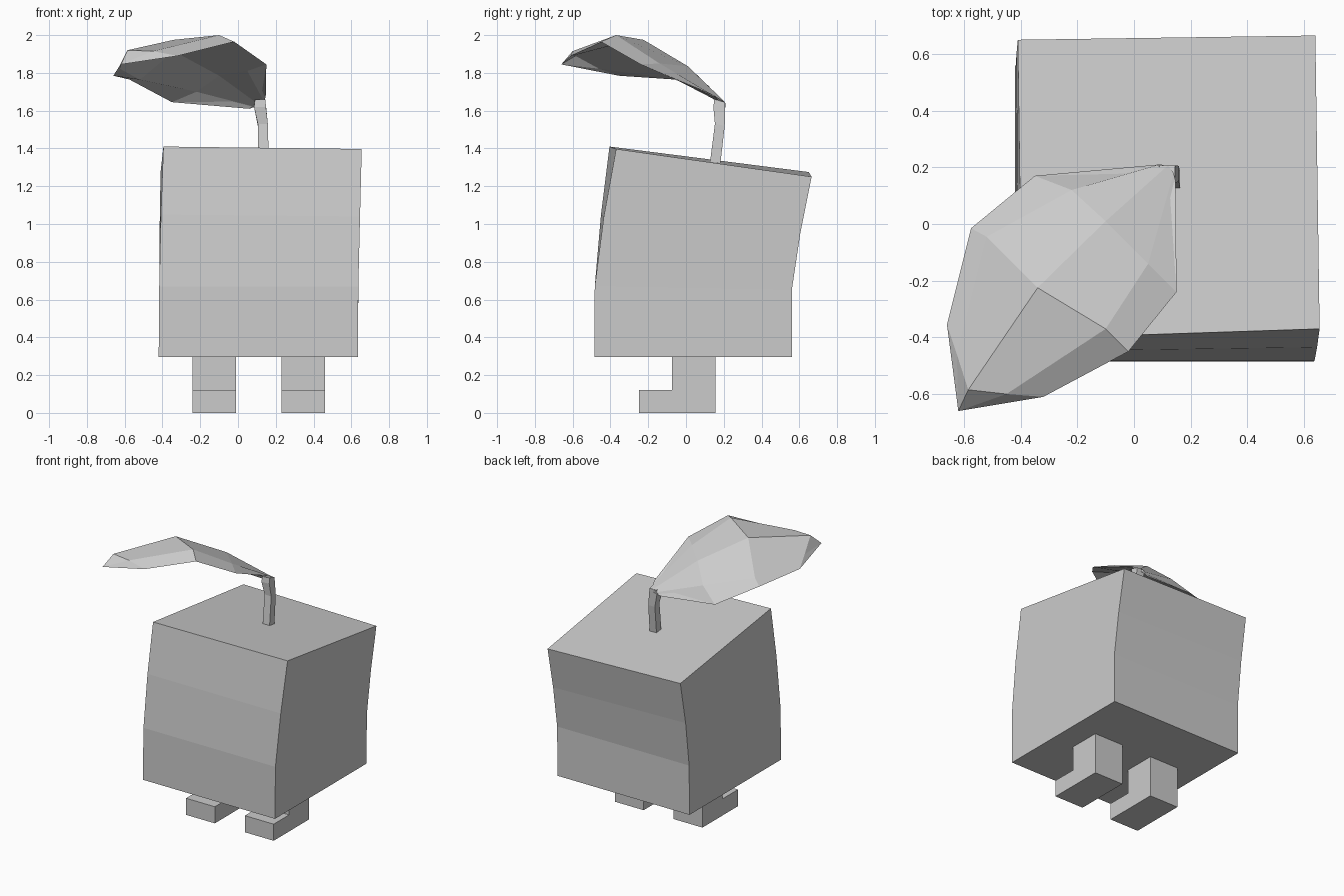
import bpy, bmesh

if "Cube" in bpy.data.objects:
    bpy.data.objects.remove(bpy.data.objects["Cube"])


def make(name, rings, cap=True):
    """Loft closed rings of equal size into a solid."""
    bm = bmesh.new()
    loops = [[bm.verts.new(p) for p in r] for r in rings]
    n = len(loops[0])
    for a, b in zip(loops, loops[1:]):
        for i in range(n):
            j = (i + 1) % n
            bm.faces.new((a[i], a[j], b[j], b[i]))
    if cap:
        bm.faces.new(loops[0][::-1])
        bm.faces.new(loops[-1])
    finish(name, bm)


def finish(name, bm):
    bmesh.ops.remove_doubles(bm, verts=bm.verts, dist=1e-4)
    bmesh.ops.recalc_face_normals(bm, faces=bm.faces)
    me = bpy.data.meshes.new(name)
    bm.to_mesh(me)
    bm.free()
    ob = bpy.data.objects.new(name, me)
    bpy.context.collection.objects.link(ob)


def rect(x0, x1, y0, y1, zf, zb):
    """Rectangle ring with separate front and back heights."""
    return [(x0, y0, zf), (x1, y0, zf), (x1, y1, zb), (x0, y1, zb)]


# Body: straight base, leaning back towards a slightly twisted top
make("body", [
    rect(-0.42, 0.635, -0.485, 0.56, 0.295, 0.295),
    rect(-0.417, 0.637, -0.483, 0.56, 0.67, 0.65),
    [(-0.408, -0.45, 1.05), (0.646, -0.435, 1.04), (0.638, 0.605, 0.95), (-0.415, 0.597, 0.97)],
    [(-0.395, -0.405, 1.41), (0.655, -0.37, 1.397), (0.64, 0.665, 1.25), (-0.41, 0.65, 1.275)],
])

# Legs: L-shaped side profile with the foot pointing forward
profile = [(-0.25, 0), (0.155, 0), (0.155, 0.3), (-0.075, 0.3), (-0.075, 0.12), (-0.25, 0.12)]
for side, x in (("left", -0.24), ("right", 0.23)):
    make(side + "_leg", [[(x + dx, y, z) for y, z in profile] for dx in (0, 0.23)])

# Stem: bent four-sided stalk
make("stem", [
    rect(0.108, 0.163, 0.127, 0.182, 1.325, 1.32),
    rect(0.105, 0.158, 0.153, 0.205, 1.53, 1.52),
    rect(0.085, 0.148, 0.145, 0.207, 1.62, 1.63),
    rect(0.09, 0.145, 0.15, 0.207, 1.66, 1.645),
])

# Leaf: cross rows from the stem to the tip, low edge to high edge
tip = (-0.62, -0.66, 1.845)
rows = [
    [(0.06, 0.205, 1.61), (0.09, 0.21, 1.632), (0.12, 0.207, 1.645), (0.14, 0.18, 1.66), (0.147, 0.15, 1.68)],
    [(-0.35, 0.17, 1.645), (-0.22, 0.12, 1.73), (-0.1, 0.01, 1.835), (0.05, -0.14, 1.85), (0.15, -0.24, 1.845)],
    [(-0.575, -0.015, 1.765), (-0.52, -0.045, 1.80), (-0.34, -0.225, 1.975), (-0.1, -0.37, 2.0), (-0.02, -0.45, 1.965)],
    [(-0.66, -0.355, 1.785), (-0.625, -0.46, 1.84), (-0.585, -0.585, 1.92), (-0.45, -0.6, 1.915), (-0.32, -0.61, 1.89)],
    [tip] * 5,
]
drop = (0.02, 0.05, 0.06, 0.03)
rings = []
for i, row in enumerate(rows):
    d = drop[i] if i < 4 else 0
    under = [(x, y, z - d * k) for (x, y, z), k in zip(row[3:0:-1], (0.8, 1, 0.6))]
    rings.append(row + under)

bm = bmesh.new()
loops = [[bm.verts.new(p) for p in r] for r in rings[:-1]]
end = bm.verts.new(tip)
for a, b in zip(loops, loops[1:]):
    for i in range(8):
        j = (i + 1) % 8
        bm.faces.new((a[i], a[j], b[j], b[i]))
for i in range(8):
    bm.faces.new((loops[-1][i], loops[-1][(i + 1) % 8], end))
bm.faces.new(loops[0][::-1])
finish("leaf", bm)
